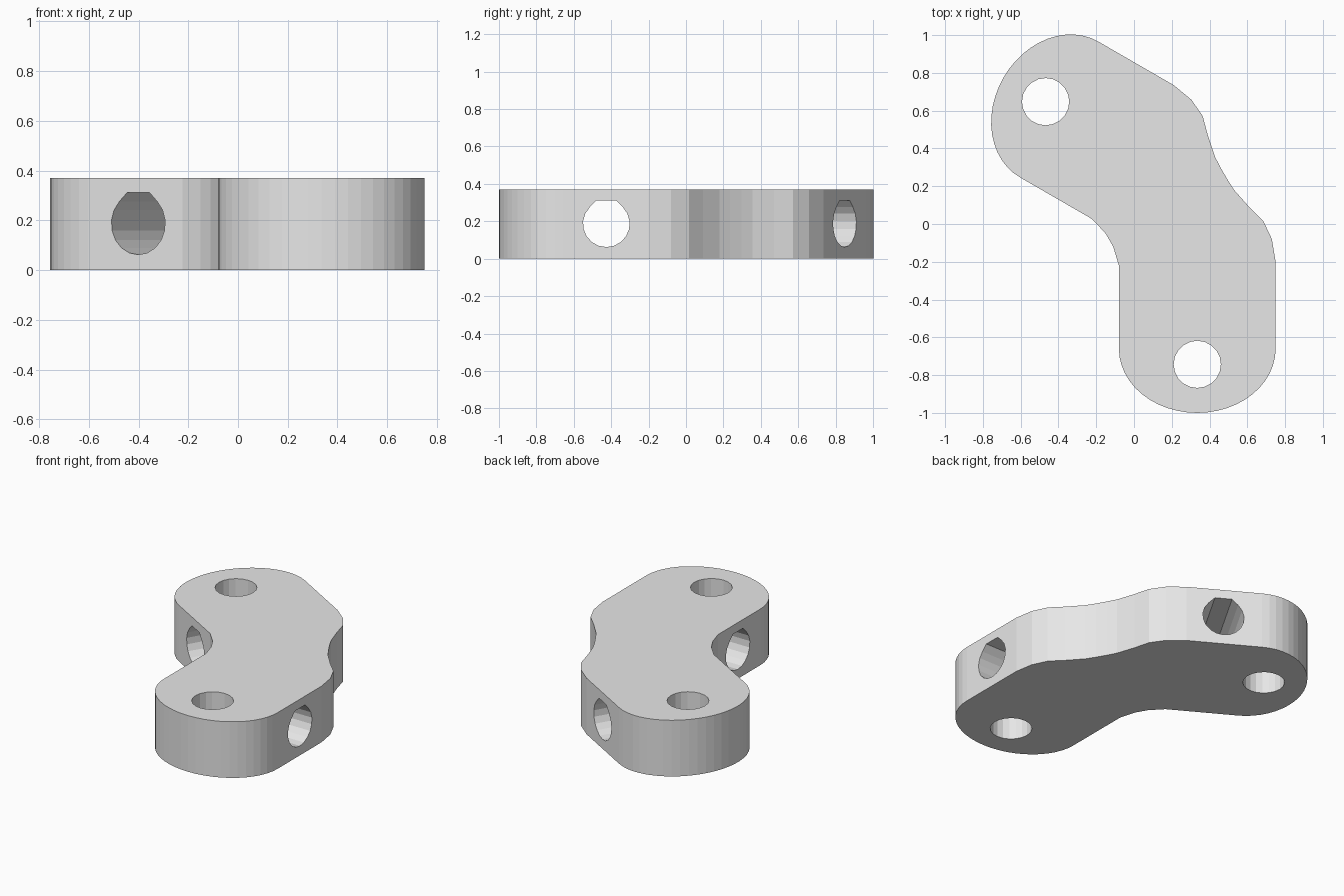
import bpy, bmesh, math
from mathutils import Vector

cube = bpy.data.objects.get("Cube")
if cube:
    bpy.data.objects.remove(cube, do_unlink=True)

HEIGHT = 0.37
HOLE_R = 0.125
ARM_X = 0.335          # centre line of the straight arm
ARM_HALF = 0.415


def mirrored(p):
    """Reflect a plan point across the bend line into the second arm."""
    c, s = 0.5, math.sqrt(0.75)
    return Vector((p[0] * c + p[1] * s + 0.008, p[0] * s - p[1] * c - 0.014))


def prism(name, profile, place, depth):
    """Extrude a closed profile; place maps (u, v) to a 3D start point."""
    bm = bmesh.new()
    face = bm.faces.new([bm.verts.new(place(p)) for p in profile])
    moved = bmesh.ops.extrude_face_region(bm, geom=[face])["geom"]
    bmesh.ops.translate(bm, vec=depth, verts=[v for v in moved if isinstance(v, bmesh.types.BMVert)])
    bmesh.ops.recalc_face_normals(bm, faces=bm.faces)
    mesh = bpy.data.meshes.new(name)
    bm.to_mesh(mesh)
    bm.free()
    obj = bpy.data.objects.new(name, mesh)
    bpy.context.collection.objects.link(obj)
    return obj


def arc(start, end, steps):
    for i in range(steps + 1):
        a = math.radians(start + (end - start) * i / steps)
        yield Vector((math.cos(a), math.sin(a)))


# Half outline: inner bend, rounded arm end, outer bend
half = [Vector((-0.11, -0.12)), Vector((-0.08, -0.22))]
half += [Vector((ARM_X + ARM_HALF * d.x, -0.66 + 0.34 * d.y)) for d in arc(180, 360, 24)]
half += [Vector(p) for p in ((0.75, -0.2), (0.73, -0.08), (0.685, 0.015),
                             (0.61, 0.09), (0.53, 0.18), (0.495, 0.235))]
outline = half + [mirrored(p) for p in reversed(half)]

grey = bpy.data.materials.new("light grey")
grey.use_nodes = True
grey.diffuse_color = (0.8, 0.8, 0.8, 1)
grey.node_tree.nodes["Principled BSDF"].inputs["Base Color"].default_value = (0.8, 0.8, 0.8, 1)

bracket = prism("angled_bracket", outline, lambda p: Vector((p.x, p.y, 0)), Vector((0, 0, HEIGHT)))
bracket.data.materials.append(grey)

# Hole profiles: round, and a teardrop with a flattened top
circle = [d * HOLE_R for d in arc(0, 342, 19)]
tip = HOLE_R * (math.sqrt(2) - 1)
teardrop = [d * HOLE_R for d in arc(135, 405, 14)] + [Vector((tip, HOLE_R)), Vector((-tip, HOLE_R))]

cutters = []
for side, plan in (("front", Vector), ("back", mirrored)):
    # Upright bolt hole near the arm end
    pin = plan((ARM_X, -0.743))
    cutters.append(prism(side + "_bolt_cutter", circle,
                         lambda p: Vector((pin.x + p.x, pin.y + p.y, -0.1)),
                         Vector((0, 0, HEIGHT + 0.2))))

    # Cross hole through the width of the arm
    a, b = plan((-0.25, -0.426)), plan((0.92, -0.426))
    axis = (b - a).normalized()
    cutters.append(prism(side + "_cross_cutter", teardrop,
                         lambda p: Vector((a.x - axis.y * p.x, a.y + axis.x * p.x, 0.187 + p.y)),
                         (b - a).to_3d()))

# Cut the holes, then discard the cutters
bpy.context.view_layer.objects.active = bracket
bracket.select_set(True)
for cutter in cutters:
    cutter.hide_render = True
    mod = bracket.modifiers.new(cutter.name, "BOOLEAN")
    mod.operation = "DIFFERENCE"
    mod.solver = "EXACT"
    mod.object = cutter
    bpy.ops.object.modifier_apply(modifier=mod.name)
    bpy.data.objects.remove(cutter, do_unlink=True)
